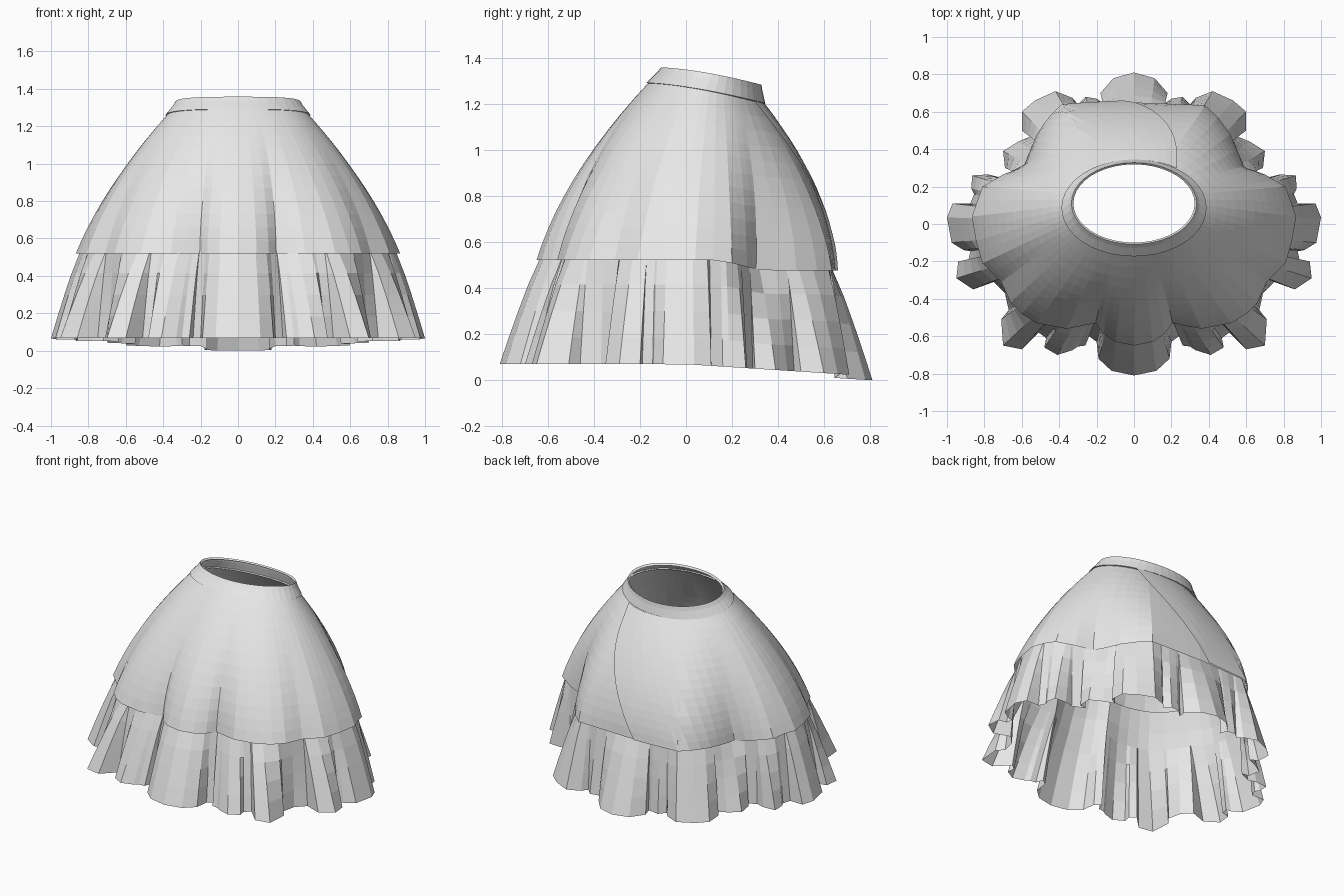
import bpy, bmesh, math

if "Cube" in bpy.data.objects:
    bpy.data.objects.remove(bpy.data.objects["Cube"])

TAU = 2 * math.pi
cloth = bpy.data.materials.new("light_grey_cloth")
cloth.diffuse_color = (0.8, 0.8, 0.8, 1)
cloth.use_nodes = True
cloth.node_tree.nodes["Principled BSDF"].inputs["Base Color"].default_value = cloth.diffuse_color


def make(name, rows, closed=True):
    """Loft a strip of faces through rows of points (top row first)."""
    bm = bmesh.new()
    vs = [[bm.verts.new(p) for p in r] for r in rows]
    n = len(rows[0])
    for a, b in zip(vs, vs[1:]):
        for i in range(n if closed else n - 1):
            j = (i + 1) % n
            bm.faces.new((a[i], b[i], b[j], a[j]))
    me = bpy.data.meshes.new(name)
    bm.to_mesh(me)
    bm.free()
    me.materials.append(cloth)
    ob = bpy.data.objects.new(name, me)
    bpy.context.collection.objects.link(ob)
    return ob


def mirrored(half):
    """Full loop from a half outline running front to back."""
    return half + [(-x, y) for x, y in half[-2:0:-1]]


# Outline of the overskirt hem and of the ruffle hem, right halves
hem_half = [(0, -.65), (.10, -.63), (.165, -.585), (.205, -.53), (.28, -.545),
            (.36, -.56), (.52, -.53), (.60, -.48), (.66, -.42), (.71, -.31),
            (.81, -.21), (.845, -.09), (.867, .04), (.81, .20), (.70, .265),
            (.59, .305), (.515, .48), (.45, .57), (.38, .635), (.2, .642), (0, .65)]
ruffle_half = [(0, -.81), (.12, -.785), (.19, -.72), (.20, -.63), (.24, -.60),
               (.26, -.65), (.30, -.655), (.33, -.675), (.41, -.70), (.48, -.66),
               (.47, -.61), (.51, -.58), (.60, -.67), (.70, -.65), (.71, -.51),
               (.67, -.46), (.69, -.37), (.75, -.31), (.86, -.35), (.95, -.29),
               (.94, -.20), (.885, -.19), (.875, -.145), (.91, -.14), (.975, -.10),
               (1.0, .035), (.97, .11), (.875, .11), (.855, .16), (.87, .19),
               (.865, .26), (.78, .265), (.72, .25), (.64, .29), (.69, .30),
               (.70, .39), (.62, .44), (.55, .47), (.60, .50), (.60, .60),
               (.53, .66), (.42, .71), (.33, .675), (.30, .64), (.26, .68),
               (.20, .67), (.165, .645), (.18, .70), (.11, .78), (0, .81)]
hem = mirrored(hem_half)
ruffle = mirrored(ruffle_half)


def phase(x, y):
    return math.atan2(y / .64, x / .86) % TAU


hem_polar = sorted((phase(x, y), x, y) for x, y in hem)
hem_polar = ([(hem_polar[-1][0] - TAU,) + hem_polar[-1][1:]] + hem_polar
             + [(hem_polar[0][0] + TAU,) + hem_polar[0][1:]])


def hem_at(a):
    a %= TAU
    for p, q in zip(hem_polar, hem_polar[1:]):
        if p[0] <= a <= q[0]:
            k = (a - p[0]) / max(q[0] - p[0], 1e-6)
            return p[1] + (q[1] - p[1]) * k, p[2] + (q[2] - p[2]) * k


def ring(a, rx, ry, cy, z, drop):
    """Point on a tilted waist ellipse, lower at the back."""
    s = (math.sin(a) + 1) / 2
    return (rx * math.cos(a), cy + ry * math.sin(a), z - drop * s ** 1.5)


def hem_z(y):
    return .52 - .045 * min(1, max(0, (y - .15) / .18))


def skirt(a, t, off=0):
    """Overskirt surface: t runs from the waist seam (0) to the hem (1)."""
    wx, wy, wz = ring(a, .38, .25, .085, 1.29, .09)
    hx, hy = hem_at(a)
    k = t ** .95                                    # folds deepen downwards
    sx, sy = .85 * math.cos(a), .625 * math.sin(a)
    hx, hy = sx + (hx - sx) * k, sy + (hy - sy) * k
    s = math.sin(a)
    bulge = .42 + (.5 if s > 0 else .14) * s * s
    f = t + bulge * t * (1 - t)
    return (wx + (hx - wx) * f + off * math.cos(a),
            wy + (hy - wy) * f + off * math.sin(a),
            wz + (hem_z(hem_at(a)[1]) - wz) * t)


# Waistband, its lower lip standing slightly proud of the seam
band_steps = [TAU * i / 40 for i in range(40)]
make("waistband", [[ring(a, *p) for a in band_steps] for p in (
    (.324, .209, .11, 1.345, .07), (.335, .218, .11, 1.358, .075),
    (.35, .230, .102, 1.335, .08), (.388, .259, .086, 1.291, .089),
    (.376, .247, .086, 1.288, .089))])

# Overskirt
angles = [p[0] for p in hem_polar[1:-1]]
angles = sorted(angles + [(p + ((q - p) % TAU) / 2) % TAU
                          for p, q in zip(angles, angles[1:] + angles[:1])])
make("overskirt", [[skirt(a, i / 11) for a in angles] for i in range(12)])

# Wrap flap crossing the back with a curved free edge
flap = []
for i in range(15):
    t = i / 14
    start = math.radians(54 + 40 * t ** .75)
    end = math.radians(165)
    flap.append([skirt(start + (end - start) * s / 14, t, .013 - .016 * s / 14)
                 for s in range(15)])
make("wrap_flap", flap, closed=False)

# Pleated ruffle, tucked up inside the overskirt and flaring below its hem
rows = [[] for _ in range(7)]
for x, y in ruffle:
    a = phase(x, y)
    for row, t in zip(rows, (.7, .86)):
        row.append(skirt(a, t, -.015))
    tx, ty = hem_at(a)
    tz = hem_z(ty) + .01
    bz = .068 - .045 * max(0, y) / .7
    if y > .6 and abs(x) < .19:
        bz -= .018                                  # back pleat hangs lowest
    bz = max(bz, 0)
    if y > .8:
        bz = 0
    for i, row in enumerate(rows[2:]):
        t = i / 4
        k = t ** .88
        row.append((tx * .975 + (x - tx * .975) * k, ty * .975 + (y - ty * .975) * k,
                    tz + (bz - tz) * t))
make("ruffle", rows)
